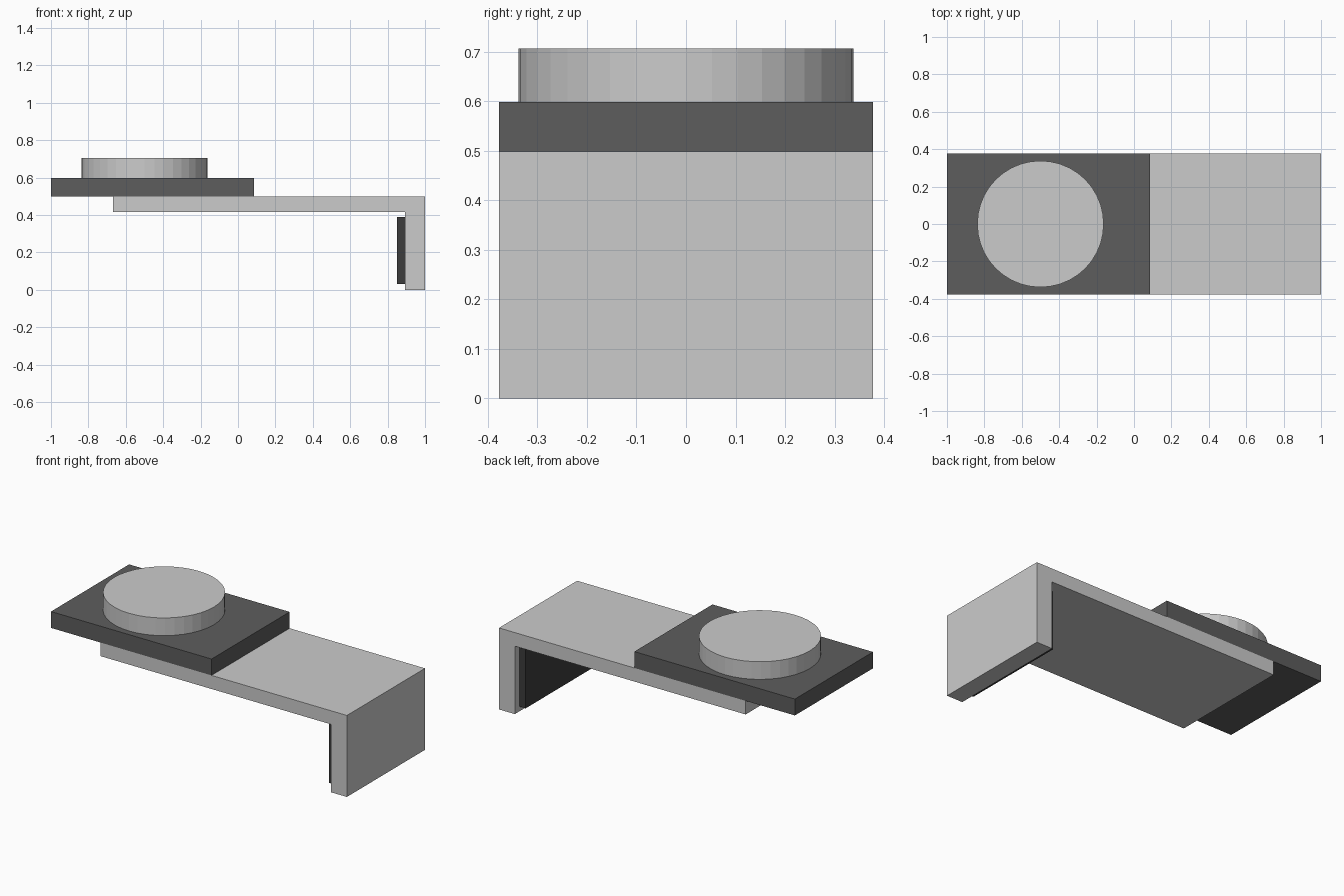
import bpy, bmesh

if "Cube" in bpy.data.objects:
    bpy.data.objects.remove(bpy.data.objects["Cube"])

HALF_Y = 0.377


def material(name, shade):
    m = bpy.data.materials.new(name)
    m.diffuse_color = (shade, shade, shade, 1)
    m.use_nodes = True
    m.node_tree.nodes["Principled BSDF"].inputs["Base Color"].default_value = m.diffuse_color
    return m


def add_object(name, bm, mat=None):
    bmesh.ops.recalc_face_normals(bm, faces=bm.faces[:])
    mesh = bpy.data.meshes.new(name)
    bm.to_mesh(mesh)
    bm.free()
    obj = bpy.data.objects.new(name, mesh)
    bpy.context.collection.objects.link(obj)
    if mat:
        mesh.materials.append(mat)
    return obj


def extrude_profile(name, points, half_y, mat=None):
    """Extrude an (x, z) outline symmetrically along y."""
    bm = bmesh.new()
    face = bm.faces.new([bm.verts.new((x, -half_y, z)) for x, z in points])
    result = bmesh.ops.extrude_face_region(bm, geom=[face])
    moved = [g for g in result["geom"] if isinstance(g, bmesh.types.BMVert)]
    bmesh.ops.translate(bm, verts=moved, vec=(0, 2 * half_y, 0))
    return add_object(name, bm, mat)


def slab(name, x0, x1, z0, z1, half_y, mat=None):
    return extrude_profile(name, [(x0, z0), (x1, z0), (x1, z1), (x0, z1)], half_y, mat)


dark = material("dark_grey", 0.11)
black = material("near_black", 0.045)

# L-shaped bracket: flat arm with a downturned leg
extrude_profile("bracket", [(-0.667, 0.415), (0.893, 0.415), (0.893, 0), (1, 0),
                            (1, 0.498), (-0.667, 0.498)], HALF_Y)

# Dark plate on top of the arm, overhanging its free end
slab("top_plate", -1, 0.085, 0.498, 0.598, HALF_Y, dark)

# Thin grip pad on the inside of the leg
slab("grip_pad", 0.85, 0.893, 0.03, 0.39, HALF_Y - 0.043, black)

# Round disc on the plate
bpy.ops.mesh.primitive_cylinder_add(vertices=40, radius=0.338, depth=0.108,
                                    location=(-0.5, 0, 0.652))
bpy.context.object.name = "disc"
